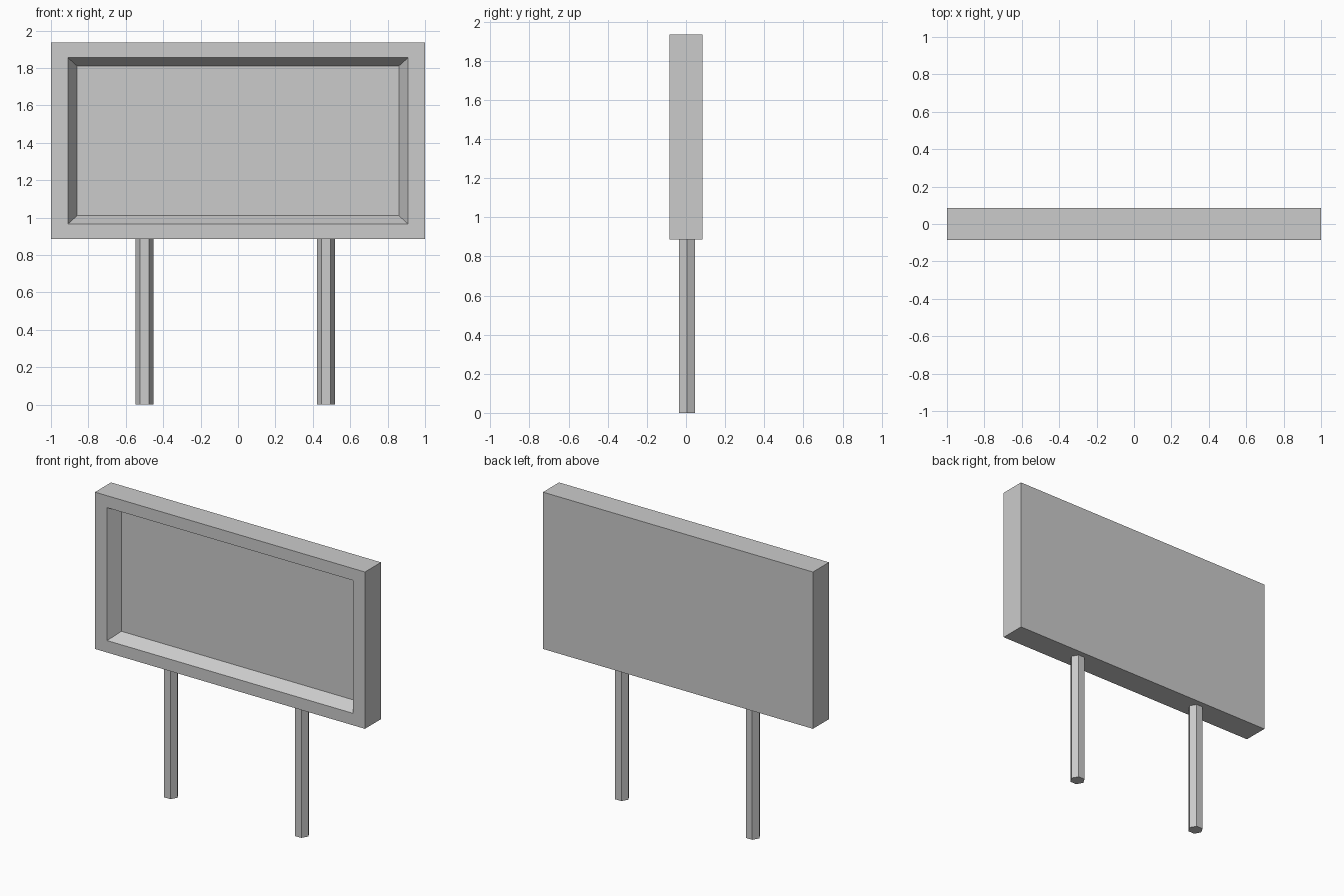
import bpy
import bmesh
from mathutils import Matrix, Vector

cube = bpy.data.objects.get("Cube")
if cube:
    bpy.data.objects.remove(cube, do_unlink=True)

grey = bpy.data.materials.new("plain grey")
grey.use_nodes = True
grey.diffuse_color = (0.6, 0.6, 0.6, 1)
grey.node_tree.nodes["Principled BSDF"].inputs["Base Color"].default_value = grey.diffuse_color


def add_object(name, bm):
    mesh = bpy.data.meshes.new(name)
    bm.to_mesh(mesh)
    bm.free()
    mesh.materials.append(grey)
    obj = bpy.data.objects.new(name, mesh)
    bpy.context.collection.objects.link(obj)
    return obj


# Sign board: a box whose front is inset to a frame, then sunk with sloping sides
BOTTOM, TOP, DEPTH = 0.885, 1.935, 0.17
bm = bmesh.new()
bmesh.ops.create_cube(bm, size=1, matrix=Matrix.Translation((0, 0, (BOTTOM + TOP) / 2))
                      @ Matrix.Diagonal((2, DEPTH, TOP - BOTTOM, 1)))
front = min(bm.faces, key=lambda f: f.calc_center_median().y)


def place_face(half_width, low, high, y):
    middle = (low + high) / 2
    for v in front.verts:
        v.co = Vector((half_width if v.co.x > 0 else -half_width, y,
                       high if v.co.z > middle else low))


bmesh.ops.inset_region(bm, faces=[front], thickness=0.05)
place_face(0.91, 0.965, 1.855, -DEPTH / 2)
bmesh.ops.inset_region(bm, faces=[front], thickness=0.02)
place_face(0.86, 1.01, 1.81, -DEPTH / 2 + 0.08)
add_object("sign_board", bm)

# Six-sided posts, with corners pointing left and right
for name, x in (("right_post", -0.5), ("left_post", 0.47)):
    bm = bmesh.new()
    bmesh.ops.create_cone(bm, cap_ends=True, segments=6, radius1=0.0475, radius2=0.0475,
                          depth=BOTTOM, matrix=Matrix.Rotation(1.5707963, 4, "Z"))
    bmesh.ops.translate(bm, verts=bm.verts, vec=(x, 0.006, BOTTOM / 2))
    add_object(name, bm)
